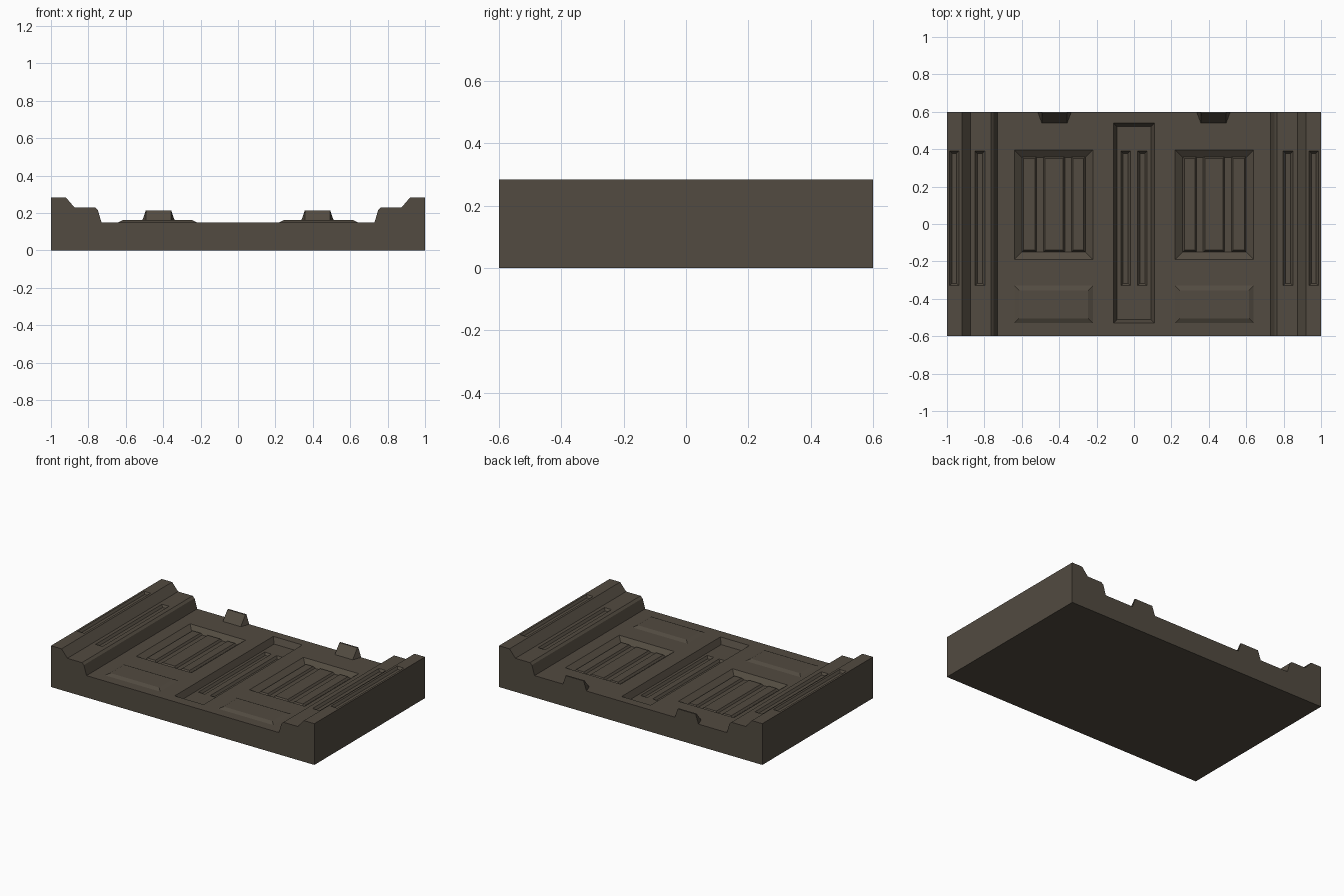
import bpy, bmesh

if "Cube" in bpy.data.objects:
    bpy.data.objects.remove(bpy.data.objects["Cube"])

mat = bpy.data.materials.new("dark_bronze")
mat.diffuse_color = (0.085, 0.07, 0.052, 1)
mat.use_nodes = True
mat.node_tree.nodes["Principled BSDF"].inputs["Base Color"].default_value = mat.diffuse_color


def finish(name, bm, helper=False):
    bmesh.ops.recalc_face_normals(bm, faces=bm.faces)
    me = bpy.data.meshes.new(name)
    bm.to_mesh(me)
    bm.free()
    ob = bpy.data.objects.new(name, me)
    bpy.context.collection.objects.link(ob)
    me.materials.append(mat)
    if helper:
        ob.hide_render = True
        ob.hide_set(True)
    return ob


def loft(bm, low, high):
    """Closed solid between two four-cornered rings."""
    a = [bm.verts.new(p) for p in low]
    b = [bm.verts.new(p) for p in high]
    bm.faces.new(a)
    bm.faces.new(b)
    for i in range(4):
        j = (i + 1) % 4
        bm.faces.new((a[i], a[j], b[j], b[i]))


def rect(x0, x1, y0, y1, z, grow=0):
    x0, x1, y0, y1 = x0 - grow, x1 + grow, y0 - grow, y1 + grow
    return [(x0, y0, z), (x1, y0, z), (x1, y1, z), (x0, y1, z)]


def raised(bm, x0, x1, y0, y1, z, height, inset):
    loft(bm, rect(x0, x1, y0, y1, z), rect(x0, x1, y0, y1, z + height, -inset))


def recess(bm, x0, x1, y0, y1, z, depth, inset, over=0.01):
    loft(bm, rect(x0, x1, y0, y1, z - depth, -inset),
         rect(x0, x1, y0, y1, z + over, over * inset / depth))


def mx(s, x0, x1):
    return (x0, x1) if s > 0 else (-x1, -x0)


# Wall slab: stepped side pilasters extruded along y
FLOOR = 0.15
half = [(1, 0), (1, 0.283), (0.92, 0.283), (0.875, 0.23), (0.765, 0.23),
        (0.75, 0.217), (0.73, FLOOR)]
profile = half + [(-x, z) for x, z in reversed(half)]
bm = bmesh.new()
face = bm.faces.new([bm.verts.new((x, -0.6, z)) for x, z in profile])
ext = bmesh.ops.extrude_face_region(bm, geom=[face])
bmesh.ops.translate(bm, vec=(0, 1.2, 0),
                    verts=[v for v in ext["geom"] if isinstance(v, bmesh.types.BMVert)])
slab = finish("wall_slab", bm)

# Cutters: centre channel, upper panel recesses, then the narrow slots
DEEP = 0.04
pan = bmesh.new()
slots = bmesh.new()
recess(pan, -0.11, 0.11, -0.53, 0.54, FLOOR, DEEP, 0.02)
for s in (1, -1):
    recess(pan, *mx(s, 0.22, 0.64), -0.19, 0.395, FLOOR, 0.03, 0.04)
    for x0, x1, z in ((0.02, 0.07, FLOOR - DEEP), (0.797, 0.85, 0.23), (0.936, 0.986, 0.283)):
        recess(slots, *mx(s, x0, x1), -0.33, 0.39, z, 0.015, 0.012)
for name, b in (("recess_cutter", pan), ("slot_cutter", slots)):
    mod = slab.modifiers.new(name, "BOOLEAN")
    mod.operation = "DIFFERENCE"
    mod.solver = "EXACT"
    mod.object = finish(name, b, helper=True)

for s, side in ((1, "right"), (-1, "left")):
    # Raised lower panel
    bm = bmesh.new()
    raised(bm, *mx(s, 0.22, 0.64), -0.53, -0.33, FLOOR, 0.012, 0.025)
    finish(side + "_lower_panel", bm)

    # Three slats inside the upper recess
    bm = bmesh.new()
    for x0, x1 in ((0.26, 0.335), (0.37, 0.485), (0.52, 0.60)):
        raised(bm, *mx(s, x0, x1), -0.15, 0.36, FLOOR - 0.03, 0.013, 0.01)
    finish(side + "_slats", bm)

    # Wedge-shaped lug on the back edge
    bm = bmesh.new()
    a, b = mx(s, 0.335, 0.515)
    c, d = mx(s, 0.357, 0.493)
    loft(bm, [(a, 0.6, FLOOR), (b, 0.6, FLOOR), (d, 0.54, FLOOR), (c, 0.54, FLOOR)],
         [(c, 0.6, 0.213), (d, 0.6, 0.213), (d, 0.59, 0.213), (c, 0.59, 0.213)])
    finish(side + "_lug", bm)
